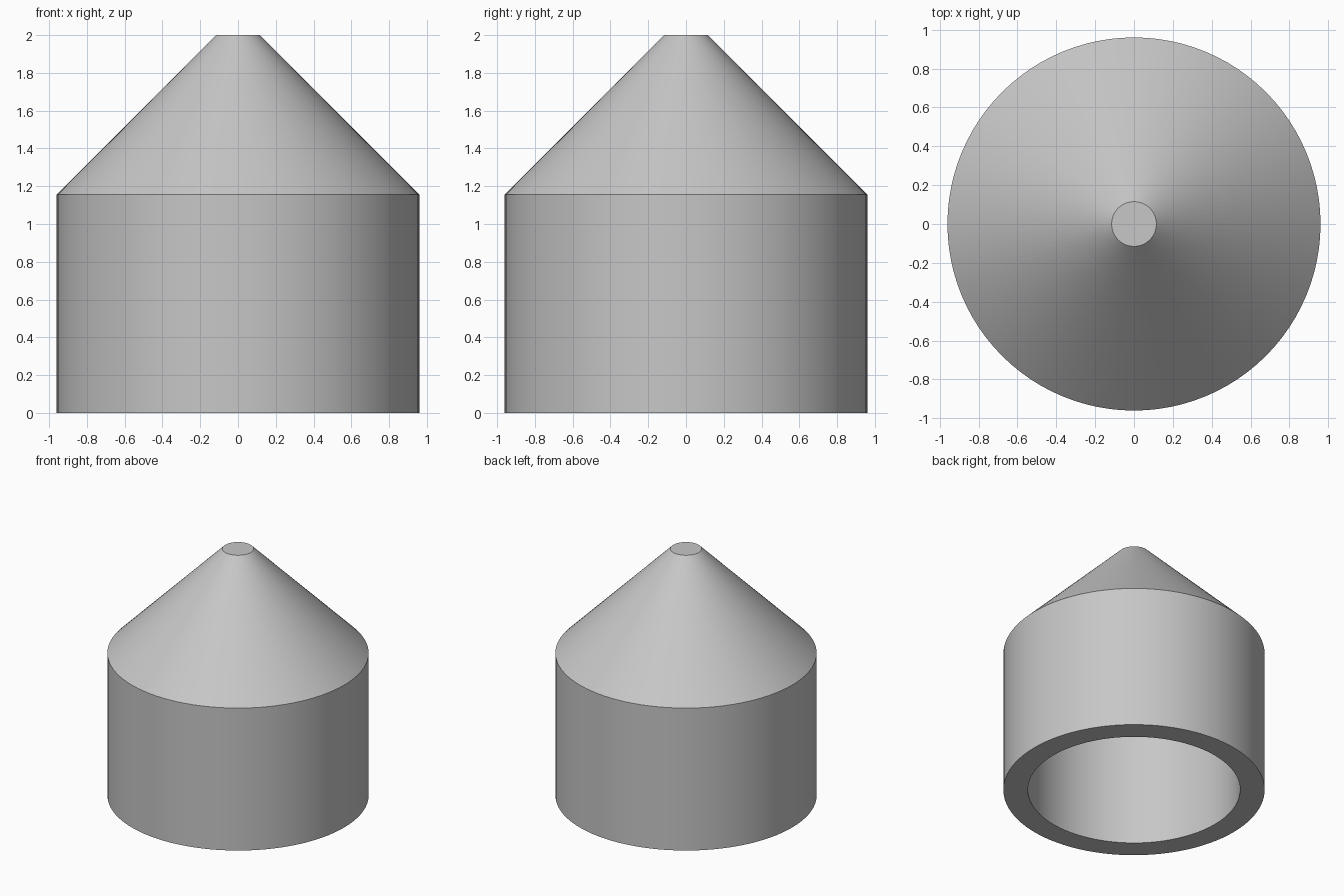
import bpy
import bmesh
import math

# Remove the default cube
cube = bpy.data.objects.get("Cube")
if cube:
    bpy.data.objects.remove(cube, do_unlink=True)

SIDES = 96
OUTER, BORE, TIP = 0.96, 0.78, 0.115
SHOULDER, TOP = 1.155, 2.0

# Plain grey material
grey = bpy.data.materials.new("light_grey")
grey.use_nodes = True
colour = (0.57, 0.57, 0.57, 1)
grey.diffuse_color = colour
grey.node_tree.nodes["Principled BSDF"].inputs["Base Color"].default_value = colour


def lathe(name, profile):
    """Revolve (radius, height) points about z; the end rings are capped."""
    bm = bmesh.new()
    rings = []
    for radius, height in profile:
        angles = [2 * math.pi * i / SIDES for i in range(SIDES)]
        rings.append([bm.verts.new((radius * math.cos(a), radius * math.sin(a), height))
                      for a in angles])
    for low, high in zip(rings, rings[1:]):
        for i in range(SIDES):
            j = (i + 1) % SIDES
            bm.faces.new((low[i], low[j], high[j], high[i]))
    bm.faces.new(rings[0])
    bm.faces.new(rings[-1])
    bmesh.ops.recalc_face_normals(bm, faces=bm.faces)
    mesh = bpy.data.meshes.new(name)
    bm.to_mesh(mesh)
    bm.free()
    mesh.materials.append(grey)
    obj = bpy.data.objects.new(name, mesh)
    bpy.context.collection.objects.link(obj)
    return obj


# Bore ceiling, bore wall, bottom rim, outer wall, cone and flat tip
cap = lathe("conical_cap", [(BORE, SHOULDER), (BORE, 0), (OUTER, 0),
                            (OUTER, SHOULDER), (TIP, TOP)])

# Smooth the round walls, keep the rims sharp
bpy.ops.object.select_all(action="DESELECT")
cap.select_set(True)
bpy.context.view_layer.objects.active = cap
bpy.ops.object.shade_smooth_by_angle(angle=math.radians(30))
